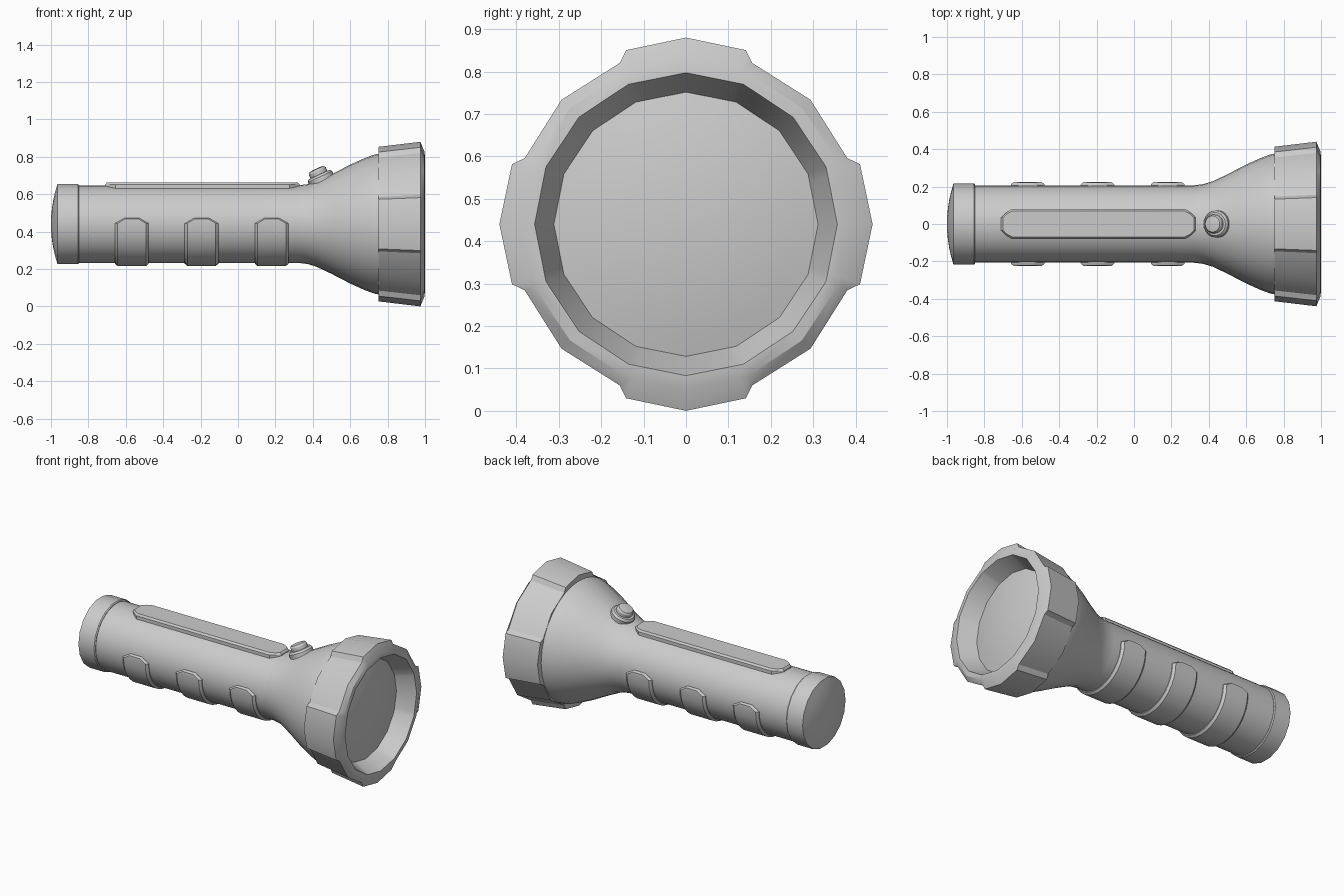
import bpy
import bmesh
from math import sin, cos, radians, pi
from mathutils import Vector, Matrix

AXIS_Z = 0.44
SIDES = 16

cube = bpy.data.objects.get("Cube")
if cube:
    bpy.data.objects.remove(cube, do_unlink=True)

grey = bpy.data.materials.new("plain_grey")
grey.use_nodes = True
grey.diffuse_color = (0.6, 0.6, 0.6, 1)
grey.node_tree.nodes["Principled BSDF"].inputs["Base Color"].default_value = (0.6, 0.6, 0.6, 1)


def loft(name, rings, cyclic=False, closed_ring=True):
    """Skin a list of equal point rings; cap the ends unless cyclic."""
    bm = bmesh.new()
    rows = [[bm.verts.new(p) for p in ring] for ring in rings]
    n = len(rows[0])
    pairs = list(zip(rows, rows[1:]))
    if cyclic:
        pairs.append((rows[-1], rows[0]))
    for a, b in pairs:
        for i in range(n):
            j = (i + 1) % n
            bm.faces.new((a[i], a[j], b[j], b[i]))
    if not cyclic:
        bm.faces.new(rows[0])
        bm.faces.new(rows[-1])
    bmesh.ops.recalc_face_normals(bm, faces=bm.faces)
    mesh = bpy.data.meshes.new(name)
    bm.to_mesh(mesh)
    bm.free()
    mesh.materials.append(grey)
    obj = bpy.data.objects.new(name, mesh)
    bpy.context.collection.objects.link(obj)
    bpy.ops.object.select_all(action='DESELECT')
    obj.select_set(True)
    bpy.context.view_layer.objects.active = obj
    bpy.ops.object.shade_smooth_by_angle(angle=radians(30))
    return obj


def around(x, r, deg):
    """Point at radius r around the long axis."""
    a = radians(deg)
    return Vector((x, r * cos(a), AXIS_Z + r * sin(a)))


def lathe(name, profile, sides=SIDES):
    return loft(name, [[around(x, r, 360 * k / sides) for k in range(sides)]
                       for x, r in profile])


def dome(x, r, bulge, steps=5):
    """Profile of a shallow dome from its edge to its tip."""
    return [(x + bulge * (1 - (1 - i / steps) ** 2), r * (1 - i / steps) + 0.002)
            for i in range(steps + 1)]


# Tube flaring into the reflector housing
lathe("body", [(-0.9, 0.207), (-0.4, 0.207), (0.1, 0.207), (0.32, 0.207), (0.37, 0.213),
               (0.42, 0.228), (0.5, 0.266), (0.6, 0.318), (0.68, 0.354), (0.73, 0.372),
               (0.77, 0.38)], 32)

# Domed tail cap
lathe("tail_cap", [(-0.85, 0.18), (-0.85, 0.212), (-0.856, 0.217), (-0.963, 0.217)]
      + dome(-0.966, 0.213, -0.034), 18)

# Head ring with four raised lugs
LUG = ((0, 0.44), (19, 0.434), (22.3, 0.411), (45, 0.415), (67.7, 0.411), (71, 0.434))


def lug_ring(x, shrink):
    return [around(x, r - shrink, q * 90 + a) for q in range(4) for a, r in LUG]


def plain_ring(x, r):
    """Sixteen-sided ring sampled at the lug angles."""
    half = pi / SIDES
    return [around(x, r * cos(half) / cos(radians(a) % (2 * half) - half), q * 90 + a)
            for q in range(4) for a, _ in LUG]


loft("head_ring", [plain_ring(0.75, 0.35), lug_ring(0.75, 0.027), lug_ring(0.975, 0),
                   plain_ring(0.997, 0.387), plain_ring(1.0, 0.357),
                   plain_ring(0.89, 0.311)], cyclic=True)

# Convex lens
lathe("lens", [(0.87, 0.314)] + dome(0.89, 0.314, 0.04, 6))

# Grip bands wrapping under the tube
ends = [(9, 0.045, 0.212), (7, 0.05, 0.224), (1, 0.09, 0.224)]
rows = ends + [(-180 * k / 16, 0.09, 0.224) for k in range(1, 16)]
rows += [(-180 - a, w, r) for a, w, r in reversed(ends)]
for number, cx in enumerate((-0.568, -0.195, 0.18), 1):
    rings = []
    for deg, w, r in rows:
        section = ((-w, 0.19), (-w, r - 0.012), (0.014 - w, r),
                   (w - 0.014, r), (w, r - 0.012), (w, 0.19))
        rings.append([around(cx + dx, rad, deg) for dx, rad in section])
    loft(f"grip_band_{number}", rings)


# Long top plate with tapered ends
def plate_ring(z, inset):
    half, tip, corner, width = 0.52 - inset, 0.035, 0.465 - inset * 0.6, 0.08 - inset
    quarter = [(half, tip), (half - 0.02, tip + 0.02), (corner, width)]
    right = quarter + [(-x, y) for x, y in reversed(quarter)]
    return [Vector((x - 0.19, y, z))
            for x, y in right + [(x, -y) for x, y in reversed(right)]]


loft("top_plate", [plate_ring(0.6, 0), plate_ring(0.652, 0), plate_ring(0.663, 0.01)])

# Push button tilted to the flare
button_frame = Matrix.Translation((0.443, 0, 0.682)) @ Matrix.Rotation(radians(-25), 4, 'Y')


def button_part(name, profile):
    loft(name, [[button_frame @ Vector((r * cos(2 * pi * k / 20), r * sin(2 * pi * k / 20), h))
                 for k in range(20)] for h, r in profile])


button_part("button_collar", [(-0.04, 0.072), (0.012, 0.072), (0.024, 0.062), (0.026, 0.04)])
button_part("button", [(0, 0.05), (0.045, 0.05), (0.056, 0.043), (0.06, 0.02)])
